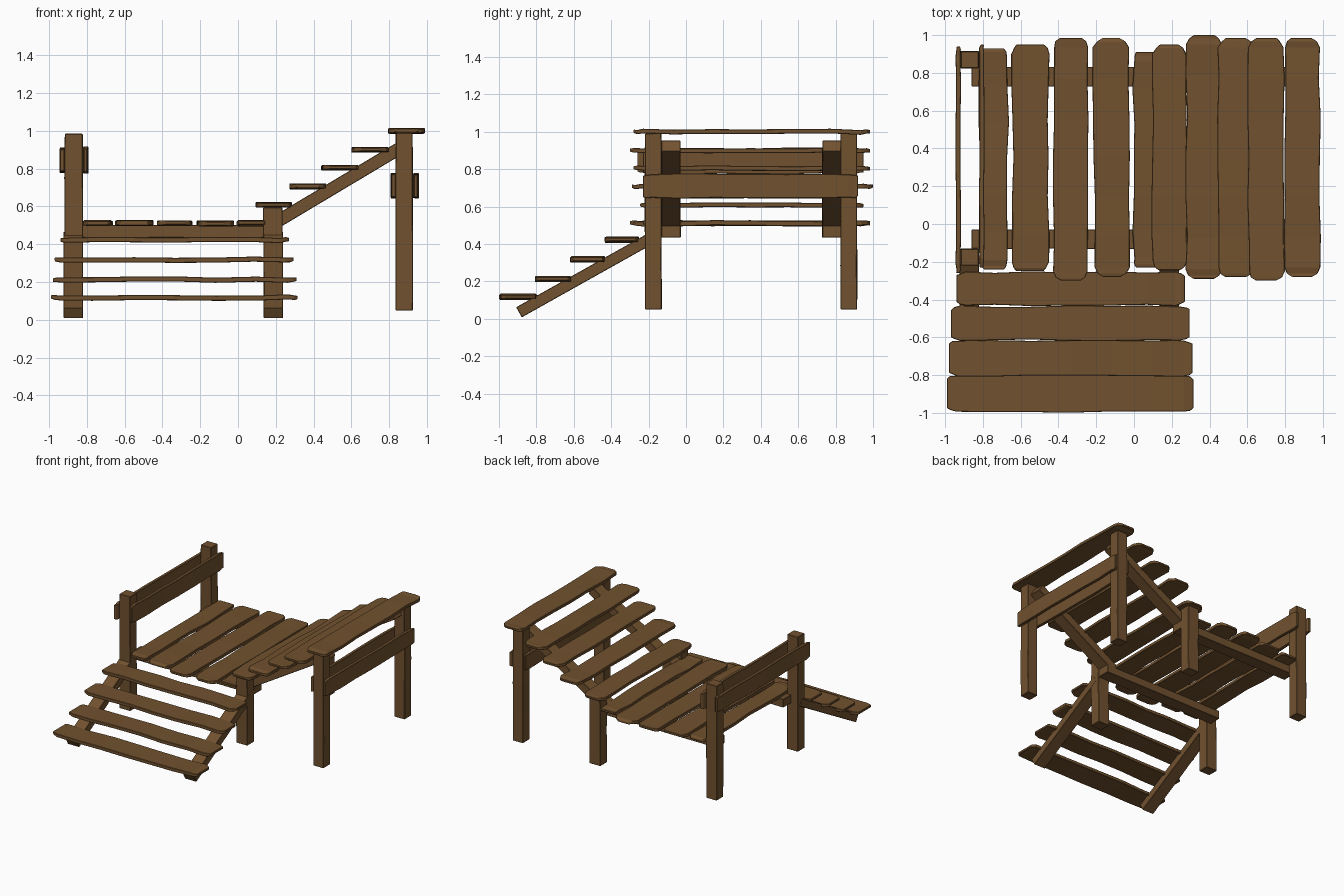
import bpy, bmesh, random
from mathutils import Vector

if "Cube" in bpy.data.objects:
    bpy.data.objects.remove(bpy.data.objects["Cube"])

random.seed(7)
wood = bpy.data.materials.new("brown wood")
wood.diffuse_color = (0.165, 0.083, 0.028, 1)
wood.use_nodes = True
wood.node_tree.nodes["Principled BSDF"].inputs["Base Color"].default_value = wood.diffuse_color

X, Y, Z = Vector((1, 0, 0)), Vector((0, 1, 0)), Vector((0, 0, 1))


def timber(name, p0, p1, v, width, thick, rounding=0.0, waist=0.0, warp=0.0, n=5):
    """Hand-hewn board lofted from p0 to p1; v = width direction.
    rounding narrows the ends, waist nibbles the edges, warp bends the faces."""
    p0, p1 = Vector(p0), Vector(p1)
    u = (p1 - p0).normalized()
    w = u.cross(v).normalized()
    length = (p1 - p0).length
    # stations: (distance, width factor, thickness factor)
    st = [(length * i / n, 1, 1) for i in range(n + 1)]
    if rounding:
        st[0] = (0.05, 1, 1)
        st[-1] = (length - 0.05, 1, 1)
        head = [(0, 1 - rounding, 0.7), (0.018, 1 - rounding * 0.4, 0.9)]
        tail = [(length - 0.018, 1 - rounding * 0.4, 0.9), (length, 1 - rounding, 0.7)]
        st = head + st + tail
    bm = bmesh.new()
    rings = []
    for d, fw, ft in st:
        a = width / 2 * fw - random.uniform(0, waist)
        b = width / 2 * fw - random.uniform(0, waist)
        h = thick / 2 * ft
        c = p0 + u * d + w * random.uniform(-warp, warp)
        rings.append([bm.verts.new(c + q) for q in
                      (v * a + w * h, -v * b + w * h, -v * b - w * h, v * a - w * h)])
    for r, s in zip(rings, rings[1:]):
        for i in range(4):
            j = (i + 1) % 4
            bm.faces.new((r[i], r[j], s[j], s[i]))
    bm.faces.new(rings[0])
    bm.faces.new(rings[-1])
    bmesh.ops.recalc_face_normals(bm, faces=bm.faces)
    me = bpy.data.meshes.new(name)
    bm.to_mesh(me)
    bm.free()
    me.materials.append(wood)
    ob = bpy.data.objects.new(name, me)
    bpy.context.collection.objects.link(ob)
    bev = ob.modifiers.new("worn edges", 'BEVEL')
    bev.width = 0.003
    bev.segments = 1
    bev.limit_method = 'ANGLE'
    return ob


# posts: three pairs, front and back
for side, y in (("front", -0.175), ("back", 0.87)):
    for pos, x, wx, top in (("left", -0.87, 0.10, 0.985), ("middle", 0.185, 0.105, 0.595),
                            ("right", 0.88, 0.095, 0.99)):
        timber(f"{side}_{pos}_post", (x, y, 0.05), (x, y, top), X, wx, 0.088,
               waist=0.004, warp=0.002, n=4)

# deck beams and the rising beams of the side steps, just inside the posts
for side, y in (("front", -0.08), ("back", 0.78)):
    timber(f"{side}_deck_beam", (-0.86, y, 0.468), (0.235, y, 0.468), Y, 0.105, 0.068, waist=0.002)
    timber(f"{side}_side_step_beam", (0.16, y, 0.492), (0.885, y, 0.925), Y, 0.105, 0.068, waist=0.002)

# sloping beams of the front steps
for side, x in (("left", -0.872), ("right", 0.187)):
    timber(f"{side}_front_step_beam", (x, -0.893, 0.035), (x, -0.17, 0.44), X, 0.105, 0.062, waist=0.002)

# deck planks: x from, x to, y from, y to
for i, (a, b, lo, hi) in enumerate(((-0.825, -0.66, -0.24, 0.93), (-0.65, -0.445, -0.25, 0.95),
                                    (-0.435, -0.235, -0.30, 0.985), (-0.22, -0.02, -0.28, 0.985),
                                    (-0.01, 0.16, -0.23, 0.91))):
    timber(f"deck_plank_{i + 1}", ((a + b) / 2, lo, 0.511), ((a + b) / 2, hi, 0.511),
           X, b - a, 0.027, (0.22, 0.22, 0.4, 0.45, 0.2)[i], 0.013, 0.004, 6)

# side step treads climbing to the right
for i, (a, b, lo, hi, z) in enumerate(((0.09, 0.285, -0.245, 0.95, 0.606), (0.27, 0.47, -0.29, 1.0, 0.706),
                                       (0.44, 0.64, -0.28, 0.985, 0.806), (0.60, 0.80, -0.30, 0.985, 0.900),
                                       (0.79, 0.99, -0.28, 0.985, 1.0))):
    timber(f"side_step_tread_{i + 1}", ((a + b) / 2, lo, z), ((a + b) / 2, hi, z),
           X, b - a, 0.025, 0.4, 0.012, 0.004, 6)

# front step treads
for i, (a, b, lo, hi, z) in enumerate(((-1.0, -0.795, -0.99, 0.315, 0.118), (-0.81, -0.61, -0.98, 0.31, 0.213),
                                       (-0.62, -0.43, -0.97, 0.295, 0.318), (-0.435, -0.25, -0.94, 0.27, 0.422))):
    timber(f"front_step_tread_{i + 1}", (lo, (a + b) / 2, z), (hi, (a + b) / 2, z),
           Y, b - a, 0.027, 0.2, 0.009, 0.004, 6)

# railing boards nailed to both sides of the end posts
for name, x, lo, hi, z, h in (("left_outer_rail", -0.93, -0.26, 0.94, 0.845, 0.135),
                              ("left_inner_rail", -0.806, -0.23, 0.95, 0.845, 0.145),
                              ("right_inner_rail", 0.823, -0.22, 0.91, 0.71, 0.135),
                              ("right_outer_rail", 0.942, -0.23, 0.92, 0.71, 0.135)):
    timber(name, (x, lo, z), (x, hi, z), Z, h, 0.026, 0.1, 0.007, 0.003, 6)
